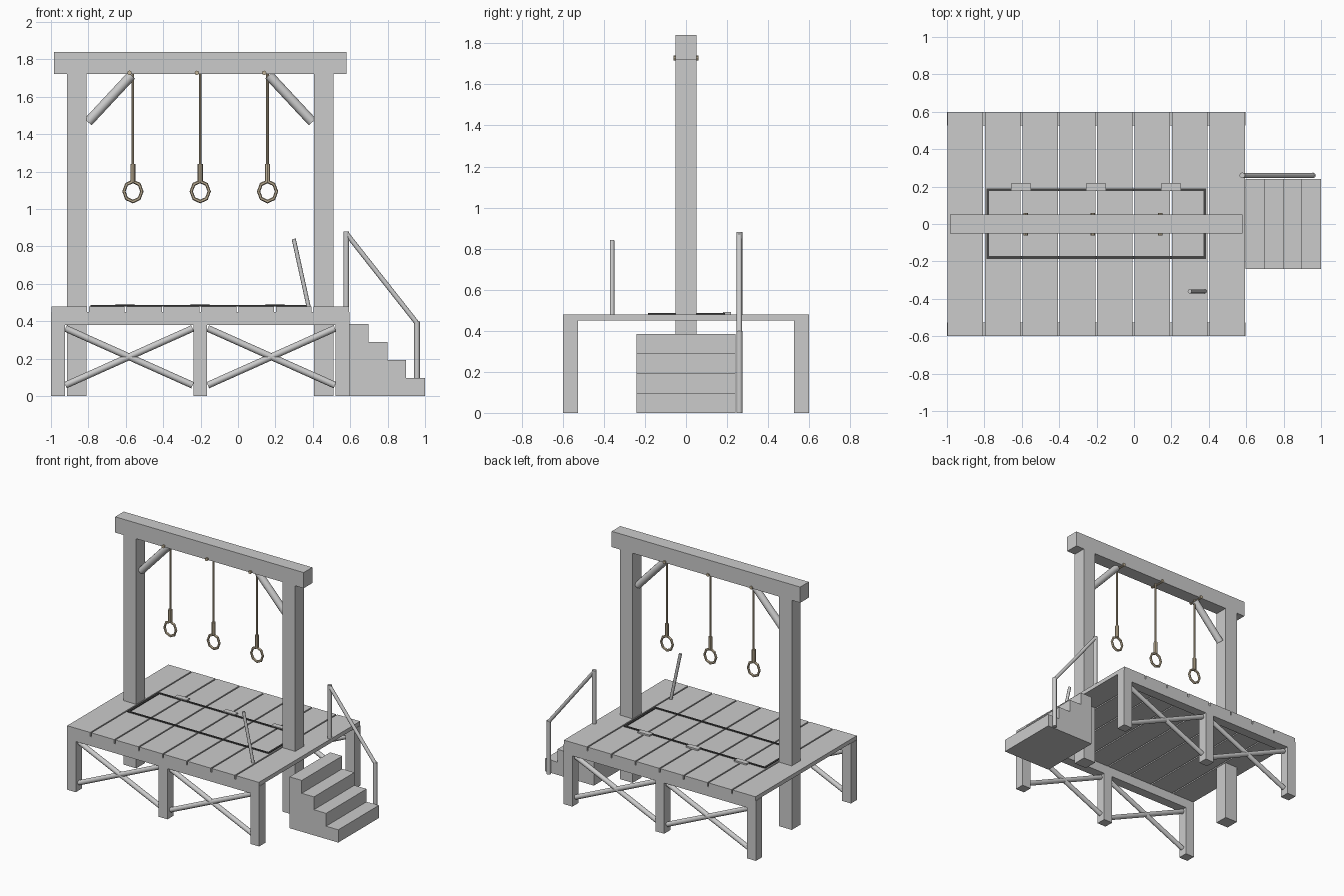
import bpy, math
from mathutils import Vector

if "Cube" in bpy.data.objects:
    bpy.data.objects.remove(bpy.data.objects["Cube"])

C = -0.202  # centre line of the deck and frame


def material(name, rgb):
    m = bpy.data.materials.new(name)
    m.diffuse_color = (*rgb, 1)
    m.use_nodes = True
    m.node_tree.nodes["Principled BSDF"].inputs["Base Color"].default_value = m.diffuse_color
    return m


ROPE = material("rope_tan", (0.55, 0.46, 0.32))
DARK = material("dark_iron", (0.06, 0.06, 0.06))


def finish(name, mat):
    ob = bpy.context.object
    ob.name = name
    if mat:
        ob.data.materials.append(mat)
    return ob


def box(name, x0, x1, y0, y1, z0, z1, mat=None):
    bpy.ops.mesh.primitive_cube_add(size=1, location=((x0 + x1) / 2, (y0 + y1) / 2, (z0 + z1) / 2))
    ob = finish(name, mat)
    ob.scale = (x1 - x0, y1 - y0, z1 - z0)
    bpy.ops.object.transform_apply(location=False, rotation=False, scale=True)
    return ob


def rod(name, a, b, r, mat=None, sides=12):
    a, b = Vector(a), Vector(b)
    bpy.ops.mesh.primitive_cylinder_add(vertices=sides, radius=r, depth=(b - a).length, location=(a + b) / 2)
    ob = finish(name, mat)
    ob.rotation_euler = (b - a).to_track_quat('Z', 'Y').to_euler()
    bpy.ops.object.shade_smooth_by_angle(angle=math.radians(40))
    return ob


# deck planks
for i in range(8):
    x = C + (i - 3.5) * 0.2
    box("deck_plank", x - 0.095, x + 0.095, -0.6, 0.6, 0.45, 0.48)

# long side beams, legs and crossed braces, front and back
for s, side in ((-1, "front"), (1, "back")):
    y0, y1 = sorted((s * 0.6, s * 0.527))
    box(side + "_deck_beam", C - 0.798, C + 0.798, y0, y1, 0.38, 0.45)
    for dx in (-0.761, 0, 0.761):
        box(side + "_leg", C + dx - 0.037, C + dx + 0.037, y0, y1, 0, 0.38)
    y = s * 0.563
    for dx in (-0.3805, 0.3805):
        for k in (-1, 1):
            rod(side + "_cross_brace", (C + dx - 0.34, y, 0.21 - k * 0.152),
                (C + dx + 0.34, y, 0.21 + k * 0.152), 0.018)

# tall uprights with knee braces
for s in (-1, 1):
    x = C + s * 0.66
    box("upright_post", x - 0.052, x + 0.052, -0.05, 0.052, 0, 1.725)
    rod("knee_brace", (C + s * 0.6, 0, 1.465), (C + s * 0.367, 0, 1.715), 0.026)
box("top_beam", C - 0.782, C + 0.782, -0.05, 0.052, 1.722, 1.84)

# ropes with pin, knot and eight-sided loop
for dx in (-0.36, 0, 0.36):
    x = C + dx
    rod("beam_pin", (x - 0.018, -0.062, 1.728), (x - 0.018, 0.06, 1.728), 0.012, ROPE, 8)
    rod("rope", (x, 0, 1.2), (x, 0, 1.725), 0.007, ROPE, 8)
    rod("rope_knot", (x, 0, 1.145), (x, 0, 1.24), 0.014, ROPE, 8)
    bpy.ops.mesh.primitive_torus_add(major_segments=8, minor_segments=6, major_radius=0.048,
                                     minor_radius=0.009, location=(x, 0, 1.094),
                                     rotation=(math.pi / 2, 0, 0))
    loop = finish("rope_loop", ROPE)
    loop.scale = (1, 1.12, 1)

# dark trim frame on the deck
for y in (-0.179, 0.183):
    box("trim_long", -0.789, 0.385, y - 0.007, y + 0.007, 0.478, 0.486, DARK)
for x in (-0.782, 0.378):
    box("trim_short", x - 0.007, x + 0.007, -0.186, 0.19, 0.478, 0.486, DARK)

# hinges
for x in (-0.604, -0.203, 0.198):
    box("hinge", x - 0.05, x + 0.05, 0.18, 0.22, 0.478, 0.491)

# lever
rod("lever", (0.378, -0.36, 0.475), (0.298, -0.36, 0.84), 0.011)

# steps
for i in range(4):
    x = 0.596 + i * 0.101
    box("step", x, x + 0.101, -0.24, 0.24, 0, 0.385 - i * 0.0965)

# handrail
rod("upper_rail_post", (0.579, 0.26, 0.45), (0.579, 0.26, 0.88), 0.015)
rod("lower_rail_post", (0.957, 0.26, 0), (0.957, 0.26, 0.4), 0.015)
rod("handrail", (0.579, 0.26, 0.87), (0.957, 0.26, 0.39), 0.013)
